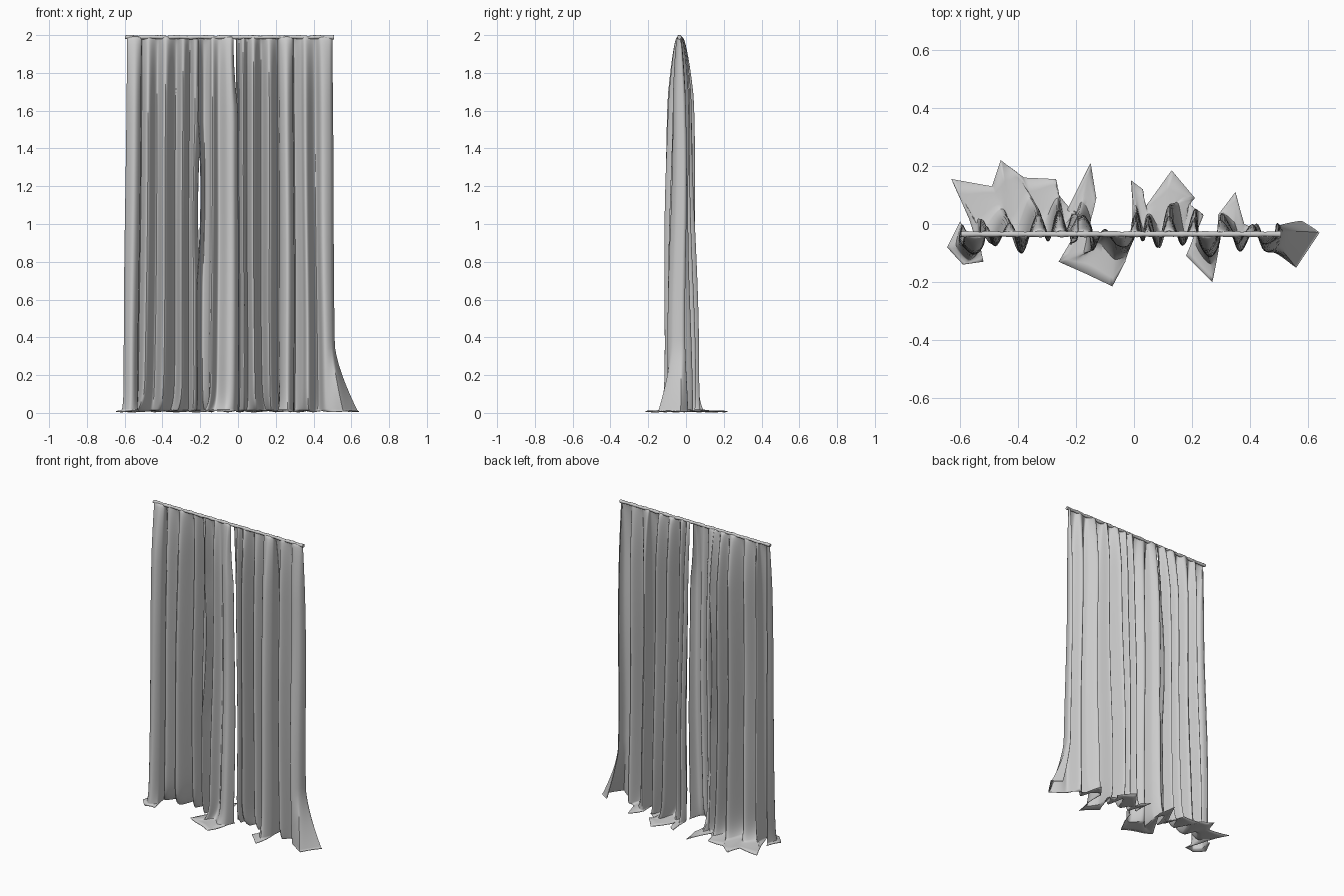
import bpy, bmesh, math
from mathutils import Vector

if "Cube" in bpy.data.objects:
    bpy.data.objects.remove(bpy.data.objects["Cube"])

YC, TOP = -0.035, 1.99
STEPS = 9          # samples between fold keys

# fold keys: (x, y) of the hanging pleat, then (x, y) of the hem lying on the floor
LEFT = [(-.595, -.01, -.60, .01), (-.605, -.07, -.645, -.08), (-.565, -.11, -.59, -.14),
        (-.535, -.07, -.52, -.13), (-.525, .01, -.57, .02), (-.49, -.07, -.63, .155),
        (-.44, .02, -.49, .13), (-.395, -.095, -.46, .22), (-.34, .05, -.42, .19),
        (-.30, -.05, -.38, .16), (-.265, .06, -.27, .155), (-.235, -.03, -.26, .10),
        (-.20, .04, -.21, .04)]
MIDDLE = [(-.218, -.065, -.23, .05), (-.19, .03, -.15, .21), (-.155, -.01, -.13, .09),
          (-.14, -.085, -.26, -.13), (-.105, -.03, -.17, -.17), (-.06, -.085, -.075, -.215),
          (-.025, -.09, -.03, -.13), (.0, -.045, .0, -.03)]
RIGHT = [(-.007, .0, .0, .02), (.01, .03, -.01, .15), (.03, -.06, .03, .12),
         (.05, .02, .04, .06), (.085, -.085, .13, .185), (.125, .06, .21, .09),
         (.17, -.07, .19, .07), (.215, .045, .24, .03), (.23, -.06, .18, -.11),
         (.265, -.11, .27, -.20), (.295, -.06, .29, -.10), (.305, .03, .29, .03),
         (.345, -.03, .35, .11), (.37, -.085, .38, .0), (.42, .0, .42, -.02),
         (.455, -.085, .47, -.08), (.50, -.07, .56, -.15), (.515, -.02, .64, -.03),
         (.505, .0, .58, .01)]


def sample(keys):
    """Rounded pleat curve paired with an angular hem line."""
    out = []
    n = len(keys) - 1
    for i in range(n):
        a, b, c, d = [Vector(keys[min(max(j, 0), n)][:2]) for j in (i - 1, i, i + 1, i + 2)]
        h0, h1 = Vector(keys[i][2:]), Vector(keys[i + 1][2:])
        for s in range(STEPS + (i == n - 1)):
            t = s / STEPS
            p = 0.5 * (2 * b + (c - a) * t + (2 * a - 5 * b + 4 * c - d) * t * t
                       + (3 * b - a - 3 * c + d) * t ** 3)
            out.append((p, h0.lerp(h1, t)))
    return out


def curtain(name, keys, slits=()):
    """slits: (edge x, direction, centre z, half height, width)"""
    path = sample(keys)
    bm = bmesh.new()
    # denser rows near the rod and near the floor
    heights = [TOP - 0.45 * (k / 10) ** 2 for k in range(11)]
    heights += [0.016 + (TOP - 0.466) * (1 - k / 34) ** 1.6 for k in range(1, 35)]
    rows = []

    def pleat(p, z):
        low = 1 - z / TOP
        amp = 0.12 + 0.53 * math.sqrt(min(1, max(0, TOP - z) / 0.32)) + 0.43 * low
        x = p.x * (0.965 + 0.035 * low) + 0.004 * math.sin(3 * z + 17 * p.x) * low
        y = YC + (p.y - YC) * amp + 0.012 * math.sin(2.2 * z + 9 * p.x) * z * (TOP - z)
        for ex, d, zc, hh, w in slits:
            near = max(0, 1 - abs(p.x - ex) / 0.05)
            x += d * w * near * max(0, 1 - ((z - zc) / hh) ** 2)
        return Vector((x, y))

    def flare(p, z):
        k = min(1, max(0, (p.x - 0.46) / 0.04))
        soft = 0.35 * math.exp(-z / 0.05)
        return soft * (1 - k) + k * 0.97 * max(0, 1 - z / 0.36) ** 1.5

    # hanging cloth
    for z in heights:
        row = []
        for p, h in path:
            q = pleat(p, z).lerp(h, flare(p, z))
            row.append(bm.verts.new((q.x, q.y, z)))
        rows.append(row)
    # cloth lying on the floor
    for t in (0.2, 0.45, 0.7, 1):
        row = []
        for i, (p, h) in enumerate(path):
            f = flare(p, 0.016)
            q = pleat(p, 0.016).lerp(h, f + (1 - f) * t)
            z = 0.008 + 0.008 * (1 - t) ** 2 + 0.003 * math.sin(i * 0.35) * t
            row.append(bm.verts.new((q.x, q.y, z)))
        rows.append(row)
    for r0, r1 in zip(rows, rows[1:]):
        for i in range(len(path) - 1):
            bm.faces.new((r0[i], r1[i], r1[i + 1], r0[i + 1]))
    solid = finish(name, bm, 50).modifiers.new("cloth_thickness", "SOLIDIFY")
    solid.thickness, solid.offset = 0.004, 0


def finish(name, bm, angle):
    me = bpy.data.meshes.new(name)
    bm.to_mesh(me)
    bm.free()
    ob = bpy.data.objects.new(name, me)
    bpy.context.collection.objects.link(ob)
    bpy.ops.object.select_all(action='DESELECT')
    ob.select_set(True)
    bpy.context.view_layer.objects.active = ob
    bpy.ops.object.shade_smooth_by_angle(angle=math.radians(angle))
    return ob


# curtain panels, with narrow openings where their edges pull apart
curtain("left_curtain", LEFT, [(-.20, -1, 1.12, .42, .017)])
curtain("middle_curtain", MIDDLE, [(-.218, 1, 1.12, .42, .017), (0, -1, 2.0, .4, .026)])
curtain("right_curtain", RIGHT, [(0, -1, 2.0, .33, .004)])

# gathered rod sleeve along the top
bm = bmesh.new()
rings = []
for i in range(81):
    x = -0.597 + 1.105 * i / 80
    r = 0.0095 + 0.0012 * math.sin(i * 1.05) + 0.0008 * math.sin(i * 2.3)
    zc = 1.989 + 0.001 * math.sin(i * 0.7)
    rings.append([bm.verts.new((x, YC + r * math.cos(a * math.pi / 6),
                                zc + r * math.sin(a * math.pi / 6))) for a in range(12)])
for a, b in zip(rings, rings[1:]):
    for k in range(12):
        bm.faces.new((a[k], b[k], b[(k + 1) % 12], a[(k + 1) % 12]))
bm.faces.new(rings[0])
bm.faces.new(rings[-1][::-1])
bmesh.ops.recalc_face_normals(bm, faces=bm.faces[:])
finish("rod_sleeve", bm, 50)
